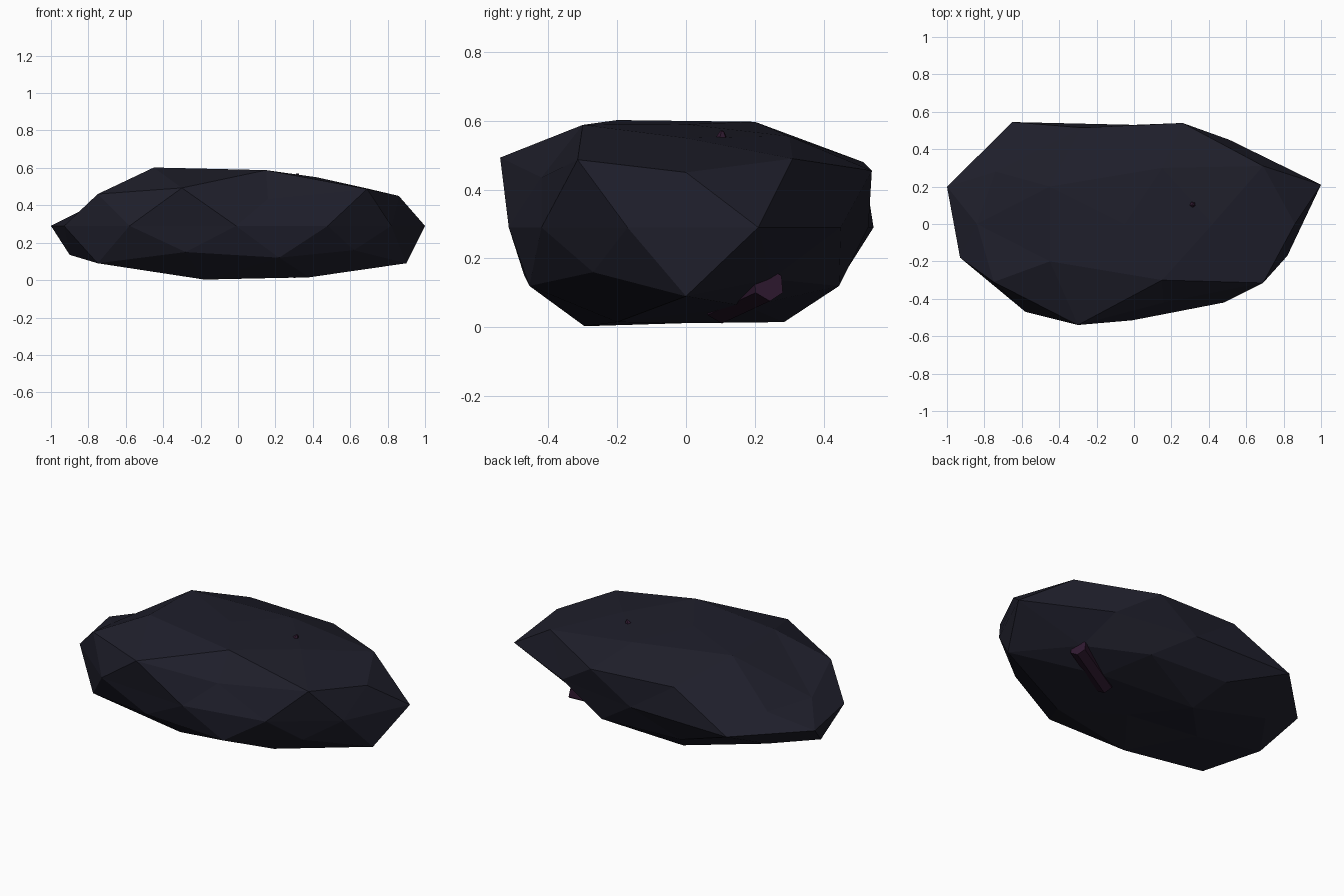
import bpy, bmesh, math
from mathutils import Vector

if "Cube" in bpy.data.objects:
    bpy.data.objects.remove(bpy.data.objects["Cube"])


def material(name, rgb):
    m = bpy.data.materials.new(name)
    m.diffuse_color = (*rgb, 1)
    m.use_nodes = True
    m.node_tree.nodes["Principled BSDF"].inputs["Base Color"].default_value = m.diffuse_color
    return m


def make_object(name, bm, mat):
    bmesh.ops.recalc_face_normals(bm, faces=bm.faces[:])
    me = bpy.data.meshes.new(name)
    bm.to_mesh(me)
    bm.free()
    me.materials.append(mat)
    ob = bpy.data.objects.new(name, me)
    bpy.context.collection.objects.link(ob)
    return ob


slate = material("dark slate", (0.0135, 0.0135, 0.024))
purple = material("dark purple", (0.029, 0.010, 0.030))

# Rock rings, each counter-clockwise from its start angle: the icosphere is pushed onto these
crown = [(.42, 0, .55), (.15, .30, .555), (-.45, .20, .597), (-.45, -.20, .602), (.15, -.30, .588)]
shoulder = [(.86, 0, .45), (.69, .31, .49), (.26, .54, .455), (-.28, .515, .48), (-.74, .28, .365),
            (-.84, 0, .37), (-.75, -.31, .46), (-.30, -.54, .493), (.16, -.42, .435), (.69, -.315, .487)]
waist = [(1, .21, .29), (.51, .45, .29), (0, .53, .29), (-.65, .545, .29), (-1, .20, .29),
         (-.93, -.18, .29), (-.58, -.47, .29), (-.01, -.515, .29), (.48, -.42, .29), (.82, -.17, .29)]
skirt = [(.90, 0, .09), (.58, .25, .14), (.25, .445, .12), (-.28, .45, .14), (-.72, .26, .16),
         (-.90, 0, .135), (-.75, -.31, .09), (-.28, -.47, .15), (.22, -.455, .12), (.62, -.27, .16)]
base = [(.38, .18, .06), (-.18, .285, .015), (-.45, 0, .06), (-.18, -.295, .003), (.38, -.20, .015)]

# (unit z of ring, start angle, step, points)
rings = [(.85, 0, 72, crown), (.49, 0, 36, shoulder), (0, 18, 36, waist),
         (-.49, 0, 36, skirt), (-.85, 36, 72, base),
         (1, 0, 360, [(-.05, 0, .590)]), (-1, 0, 360, [(.05, 0, .012)])]

# Main rock
bm = bmesh.new()
bmesh.ops.create_icosphere(bm, subdivisions=2, radius=1)
for v in bm.verts:
    z, start, step, pts = min(rings, key=lambda r: abs(r[0] - v.co.z))
    ang = math.degrees(math.atan2(v.co.y, v.co.x))
    v.co = pts[round((ang - start) / step) % len(pts)]
make_object("rock", bm, slate)


def shard(name, a, b, r1, r2, mat, sides=6):
    """Tapered low-poly shard between two points."""
    a, b = Vector(a), Vector(b)
    bm = bmesh.new()
    bmesh.ops.create_cone(bm, cap_ends=True, segments=sides, radius1=r1, radius2=r2,
                          depth=(b - a).length)
    turn = (b - a).to_track_quat('Z', 'Y')
    for v in bm.verts:
        v.co = turn @ v.co + (a + b) / 2
    return make_object(name, bm, mat)


# Purple shard along the underside, and its small tip on the top
shard("underside_shard", (.29, .10, .06), (.60, .24, .125), .05, .05, purple)
shard("top_tip", (.30, .10, .50), (.32, .105, .57), .045, .006, purple, 5)
